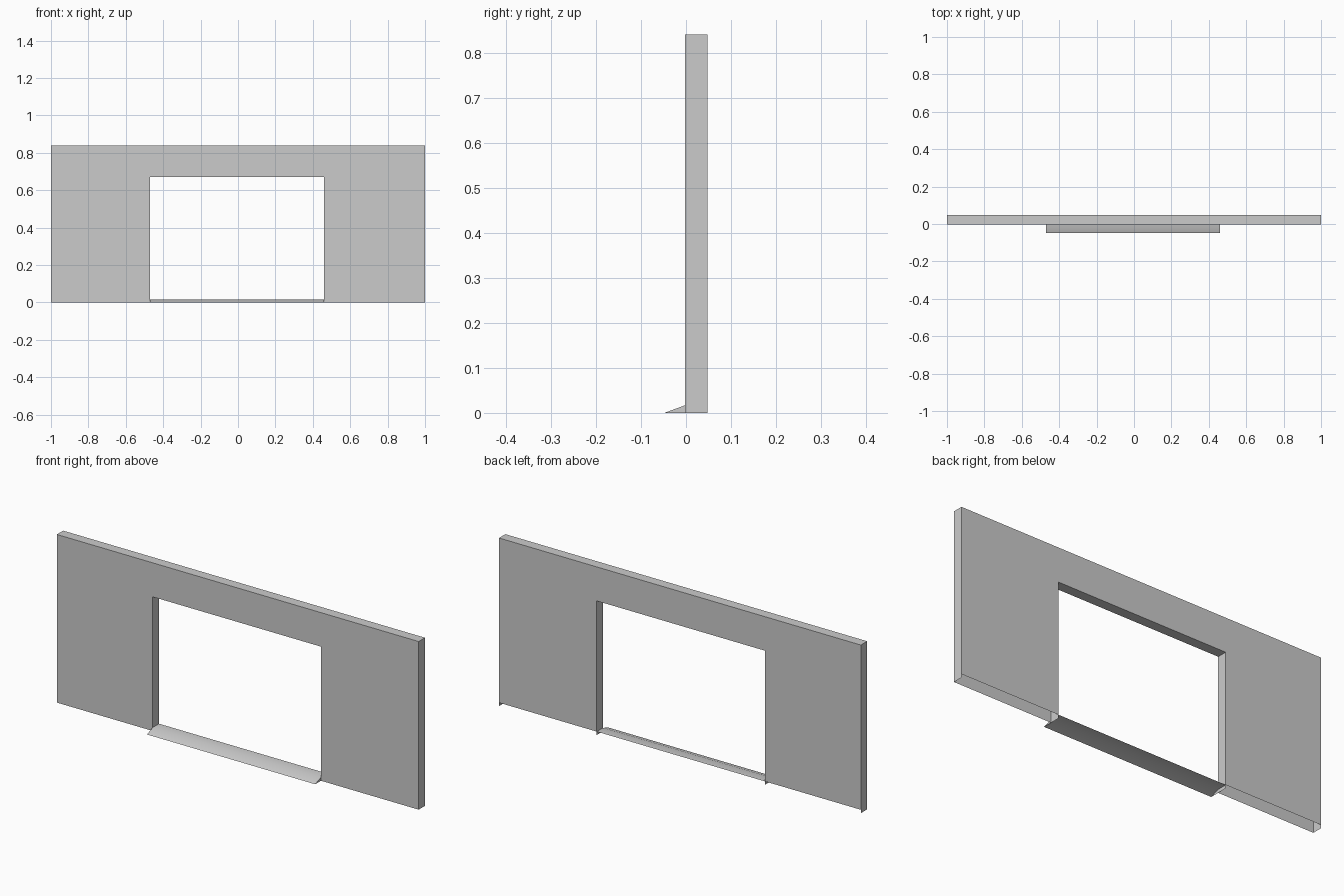
import bpy

cube = bpy.data.objects.get("Cube")
if cube:
    bpy.data.objects.remove(cube, do_unlink=True)

# Main dimensions
HALF, TOP = 1.0, 0.84
OPEN_L, OPEN_R, OPEN_TOP = -0.47, 0.46, 0.67
FRONT, BACK, TIP = -0.002, 0.048, -0.048
SILL = 0.017

grey = bpy.data.materials.new("plain_grey")
grey.use_nodes = True
colour = (0.6, 0.6, 0.6, 1)
grey.diffuse_color = colour
bsdf = next(n for n in grey.node_tree.nodes if n.type == "BSDF_PRINCIPLED")
bsdf.inputs["Base Color"].default_value = colour
bsdf.inputs["Roughness"].default_value = 0.8


def make(name, verts, faces):
    mesh = bpy.data.meshes.new(name)
    mesh.from_pydata(verts, [], faces)
    mesh.materials.append(grey)
    obj = bpy.data.objects.new(name, mesh)
    bpy.context.collection.objects.link(obj)
    return obj


def outline(y, base):
    """Wall outline around the opening, counter-clockwise from the front."""
    xz = [(-HALF, base), (OPEN_L, base), (OPEN_L, OPEN_TOP), (OPEN_R, OPEN_TOP),
          (OPEN_R, base), (HALF, base), (HALF, TOP), (-HALF, TOP)]
    return [(x, y, z) for x, z in xz]


# Left pier, right pier and lintel share one set of outline points
n = 8
panels = [(0, 1, 2, 7), (2, 3, 6, 7), (3, 4, 5, 6)]
make("wall_front", outline(FRONT, 0), panels)
make("wall_back", outline(BACK, SILL), [f[::-1] for f in panels])

# Edge strips: ends, top and opening reveals; the underside stays open
open_edges = (0, 4)
strips = [(i, i + n, (i + 1) % n + n, (i + 1) % n)
          for i in range(n) if i not in open_edges]
make("wall_edges", outline(FRONT, 0) + outline(BACK, 0), strips)

# Threshold sheet: a slope up to the wall, then flat through the opening
profile = [(TIP, 0), (FRONT, SILL), (BACK, SILL)]
sheet = make("threshold_ramp",
             [(x, y, z) for x in (OPEN_L, OPEN_R) for y, z in profile],
             [(0, 3, 4, 1), (1, 4, 5, 2)])
for poly in sheet.data.polygons:
    poly.use_smooth = True

# Triangular ramp ends
for name, x, flip in (("ramp_end_right", OPEN_L, -1), ("ramp_end_left", OPEN_R, 1)):
    make(name, [(x, TIP, 0), (x, FRONT, 0), (x, FRONT, SILL)], [(0, 1, 2)[::flip]])
